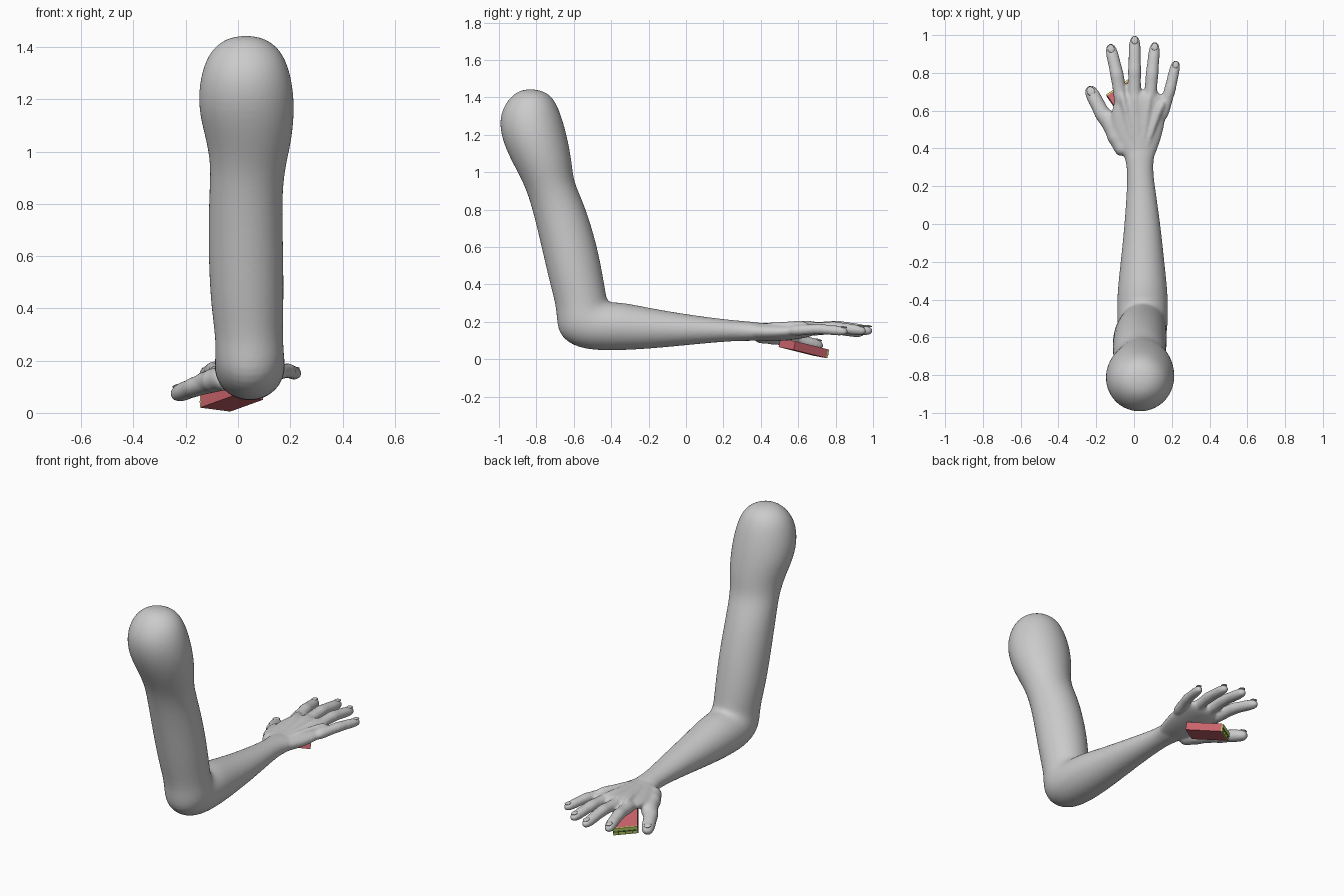
import bpy, bmesh
from math import cos, sin, pi
from mathutils import Vector

cube = bpy.data.objects.get("Cube")
if cube:
    bpy.data.objects.remove(cube, do_unlink=True)


def material(name, rgb):
    m = bpy.data.materials.new(name)
    m.use_nodes = True
    m.diffuse_color = (*rgb, 1)
    m.node_tree.nodes["Principled BSDF"].inputs["Base Color"].default_value = (*rgb, 1)
    return m


GREY = material("skin grey", (0.6, 0.6, 0.6))
RED = material("slice red", (0.6, 0.13, 0.15))
LIME = material("rind lime", (0.58, 0.72, 0.16))
DARK = material("rind dark green", (0.06, 0.14, 0.03))


def make_object(name, bm, *mats):
    bmesh.ops.recalc_face_normals(bm, faces=bm.faces)
    mesh = bpy.data.meshes.new(name)
    bm.to_mesh(mesh)
    bm.free()
    for m in mats:
        mesh.materials.append(m)
    ob = bpy.data.objects.new(name, mesh)
    bpy.context.collection.objects.link(ob)
    return ob


def loft(bm, rings, start, end, sides=16):
    """Skin rings given as (centre, half axis, half axis), closed by two poles."""
    loops = []
    for c, u, v in rings:
        loops.append([bm.verts.new(c + u * cos(2 * pi * i / sides) + v * sin(2 * pi * i / sides))
                      for i in range(sides)])
    for a, b in zip(loops, loops[1:]):
        for i in range(sides):
            j = (i + 1) % sides
            bm.faces.new((a[i], a[j], b[j], b[i]))
    for loop, point in ((loops[0], start), (loops[-1], end)):
        pole = bm.verts.new(point)
        for i in range(sides):
            bm.faces.new((loop[i], loop[(i + 1) % sides], pole))


def limb(bm, sections, start, end):
    """Each section: outer y, z, inner y, z, centre x, half width."""
    rings = []
    for ya, za, yb, zb, x, w in sections:
        a, b = Vector((x, ya, za)), Vector((x, yb, zb))
        rings.append(((a + b) / 2, Vector((w, 0, 0)), (b - a) / 2))
    loft(bm, rings, Vector(start), Vector(end))


# Distance along a finger and relative thickness, with swollen joints
FINGER = [(0, 1), (.2, 1.02), (.38, .92), (.5, 1.04), (.62, .9), (.76, .94),
          (.88, .86), (.95, .7), (.985, .42)]


def finger(bm, base, mid, tip, r, profile=FINGER):
    base, mid, tip = Vector(base), Vector(mid), Vector(tip)
    d = (tip - base).normalized()
    u = d.cross(Vector((0, 0, 1))).normalized()
    v = u.cross(d)
    rings = []
    for t, k in profile:
        p = base.lerp(mid, t * 2) if t < .5 else mid.lerp(tip, t * 2 - 1)
        rings.append((p, u * r * k, v * r * k * .92))
    loft(bm, rings, base - d * r * .3, tip)


skin = bmesh.new()

# Shoulder, upper arm, elbow, forearm and wrist
limb(skin, [
    (-.91, 1.43, -.76, 1.435, .03, .08),
    (-.97, 1.37, -.70, 1.395, .03, .145),
    (-1.005, 1.28, -.655, 1.28, .03, .181),
    (-.985, 1.16, -.625, 1.16, .032, .19),
    (-.92, 1.03, -.605, 1.04, .043, .165),
    (-.865, .93, -.598, .945, .038, .145),
    (-.825, .81, -.54, .83, .028, .143),
    (-.775, .6, -.475, .62, .03, .147),
    (-.73, .40, -.44, .44, .035, .143),
    (-.69, .26, -.425, .34, .042, .132),
    (-.695, .13, -.415, .312, .045, .134),
    (-.58, .05, -.39, .306, .045, .138),
    (-.40, .042, -.33, .305, .045, .137),
    (-.2, .053, -.2, .277, .045, .118),
    (0, .073, 0, .242, .045, .097),
    (.2, .093, .2, .215, .037, .075),
    (.32, .098, .32, .204, .03, .067),
    (.42, .096, .42, .196, .025, .1),
], (.03, -.84, 1.447), (.025, .47, .145))

# Palm
limb(skin, [
    (.29, .115, .29, .19, .03, .055),
    (.37, .1, .37, .196, .027, .087),
    (.45, .095, .45, .196, .02, .127),
    (.54, .098, .54, .198, .02, .148),
    (.62, .11, .62, .202, .028, .148),
    (.69, .125, .69, .198, .04, .13),
], (.03, .26, .15), (.04, .715, .16))

# Fingers and thumb
digits = {
    "index": ((-.063, .62, .155), (-.09, .79, .165), (-.128, .955, .14), .037),
    "middle": ((.002, .63, .163), (.003, .81, .175), (.004, 1.0, .15), .036),
    "ring": ((.083, .62, .162), (.095, .79, .172), (.112, .965, .15), .035),
    "little": ((.145, .56, .153), (.19, .71, .162), (.226, .868, .148), .032),
    "thumb": ((-.07, .44, .125), (-.165, .58, .1), (-.243, .73, .068), .043),
}
for b, m, t, r in digits.values():
    finger(skin, b, m, t, r)

# Thumb ball and tendons on the back of the hand
finger(skin, (-.04, .38, .135), (-.09, .46, .125), (-.155, .6, .105), .052)
TENDON = [(0, .6), (.3, .9), (.6, 1), (.9, 1.2), (.98, .6)]
for x0, x1, y1 in ((.01, -.067, .7), (.025, .002, .71), (.04, .085, .7), (.055, .155, .65)):
    finger(skin, (x0, .37, .178), ((x0 + x1) / 2, .53, .189), (x1, y1, .19), .016, TENDON)

arm = make_object("arm_and_hand", skin, GREY)
sub = arm.modifiers.new("round", 'SUBSURF')
sub.levels = sub.render_levels = 2
fuse = arm.modifiers.new("fuse", 'REMESH')
fuse.mode = 'VOXEL'
fuse.voxel_size = .0085
fuse.use_smooth_shade = True
soft = arm.modifiers.new("soften", 'SMOOTH')
soft.factor = .5
soft.iterations = 5

# Fingernails
for name, (b, m, t, r) in digits.items():
    m, t = Vector(m), Vector(t)
    d = (t - m).normalized()
    u = d.cross(Vector((0, 0, 1))).normalized()
    v = u.cross(d)
    bm = bmesh.new()
    bmesh.ops.create_uvsphere(bm, u_segments=12, v_segments=8, radius=1)
    c = t - d * r * .85 + v * r * .66
    for vert in bm.verts:
        x, y, z = vert.co
        vert.co = c + u * x * r * .5 + d * y * r * .62 + v * z * r * .16
    for f in bm.faces:
        f.smooth = True
    make_object(name + "_nail", bm, GREY)

# Fruit slice held under the palm
along = Vector((.125, -.18, .045))    # from the rind end to the inner end
across = Vector((.115, .08, -.015))
up = along.cross(across).normalized() * .047
if up.z < 0:
    up = -up
corner = Vector((-.145, .675, .02))


def block(name, mat, s0, s1, w0, w1, h0, h1):
    bm = bmesh.new()
    bmesh.ops.create_cube(bm, size=1)
    for vert in bm.verts:
        x, y, z = vert.co + Vector((.5, .5, .5))
        vert.co = (corner + along * (s0 + (s1 - s0) * x)
                   + across * (w0 + (w1 - w0) * y) + up * (h0 + (h1 - h0) * z))
    return make_object(name, bm, mat)


block("slice_flesh", RED, .035, 1, 0, 1, 0, 1)
block("slice_rind", LIME, 0, .035, 0, 1, 0, 1)
block("rind_stripe_long", DARK, -.008, .01, 0, 1, .42, .56)
for i in range(3):
    w = .2 + i * .28
    block("rind_stripe_%d" % (i + 1), DARK, -.006, .01, w, w + .05, .12, .42)
